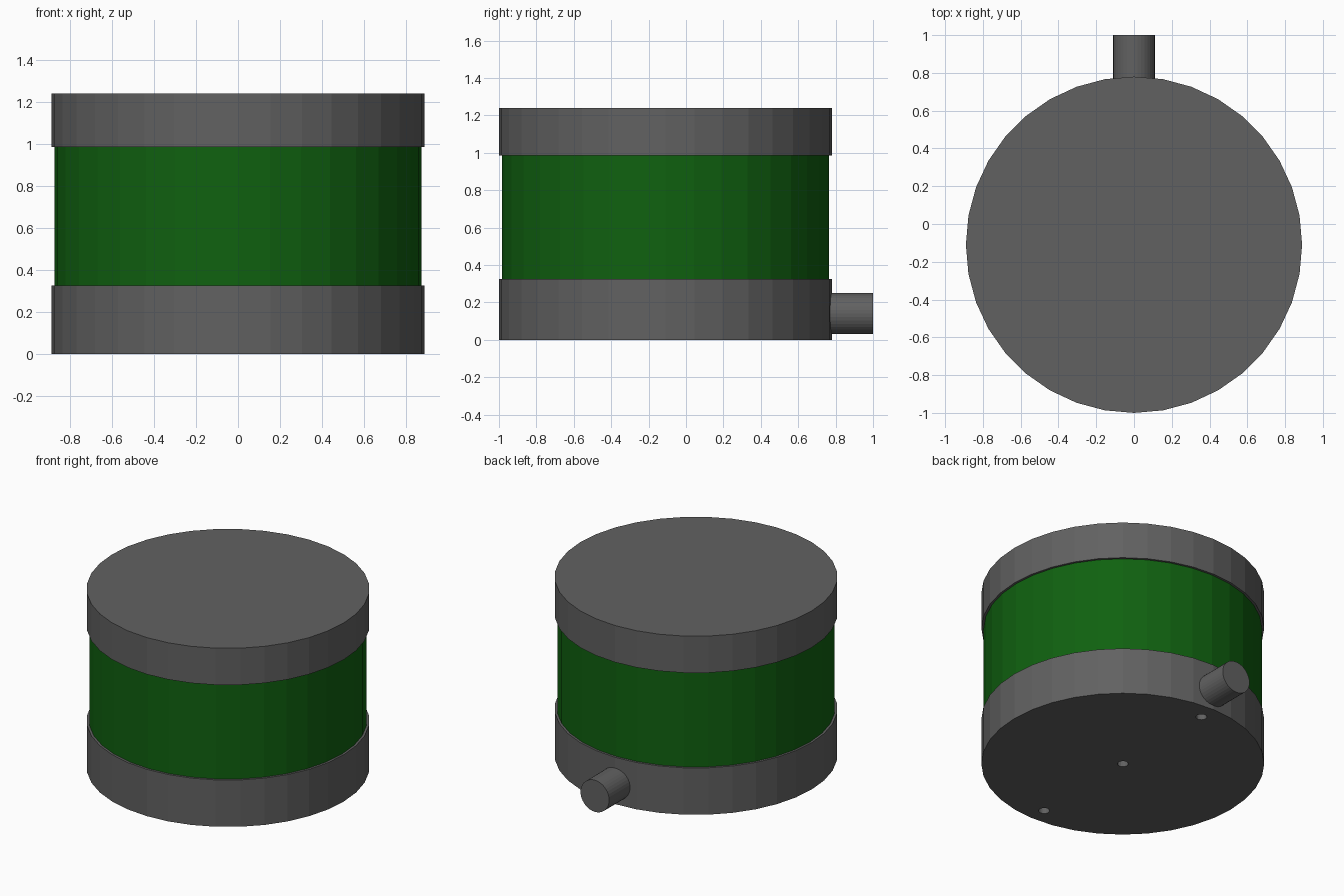
import bpy
import math

if "Cube" in bpy.data.objects:
    bpy.data.objects.remove(bpy.data.objects["Cube"])

CY = -0.11      # y of the drum axis
SIDES = 36


def material(name, rgb):
    m = bpy.data.materials.new(name)
    m.diffuse_color = (*rgb, 1)
    m.use_nodes = True
    m.node_tree.nodes["Principled BSDF"].inputs["Base Color"].default_value = m.diffuse_color
    return m


GREY = material("dark_grey", (0.12, 0.12, 0.12))
GREEN = material("green", (0.005, 0.12, 0.005))


def cylinder(name, radius, depth, loc, mat=None, rot=(0, 0, 0), sides=SIDES):
    bpy.ops.mesh.primitive_cylinder_add(vertices=sides, radius=radius, depth=depth,
                                        location=loc, rotation=rot)
    ob = bpy.context.object
    ob.name = name
    if mat:
        ob.data.materials.append(mat)
    return ob


def drum(name, radius, z0, z1, mat):
    return cylinder(name, radius, z1 - z0, (0, CY, (z0 + z1) / 2), mat)


# Stacked drum: base, green body, lid
base = drum("base", 0.89, 0, 0.325, GREY)
drum("body", 0.875, 0.325, 0.985, GREEN)
drum("lid", 0.89, 0.985, 1.24, GREY)

# Outlet pipe at the back
cylinder("outlet_pipe", 0.11, 0.26, (0, 0.87, 0.14), GREY, (math.pi / 2, 0, 0))

# Three mounting holes in the underside
for dy in (-0.77, 0, 0.77):
    cutter = cylinder("hole_cutter", 0.035, 0.2, (0, CY + dy, 0), GREY, sides=16)
    cutter.hide_render = True
    mod = base.modifiers.new("hole", 'BOOLEAN')
    mod.operation = 'DIFFERENCE'
    mod.solver = 'EXACT'
    mod.object = cutter
    bpy.context.view_layer.objects.active = base
    bpy.ops.object.modifier_apply(modifier=mod.name)
    bpy.data.objects.remove(cutter)
